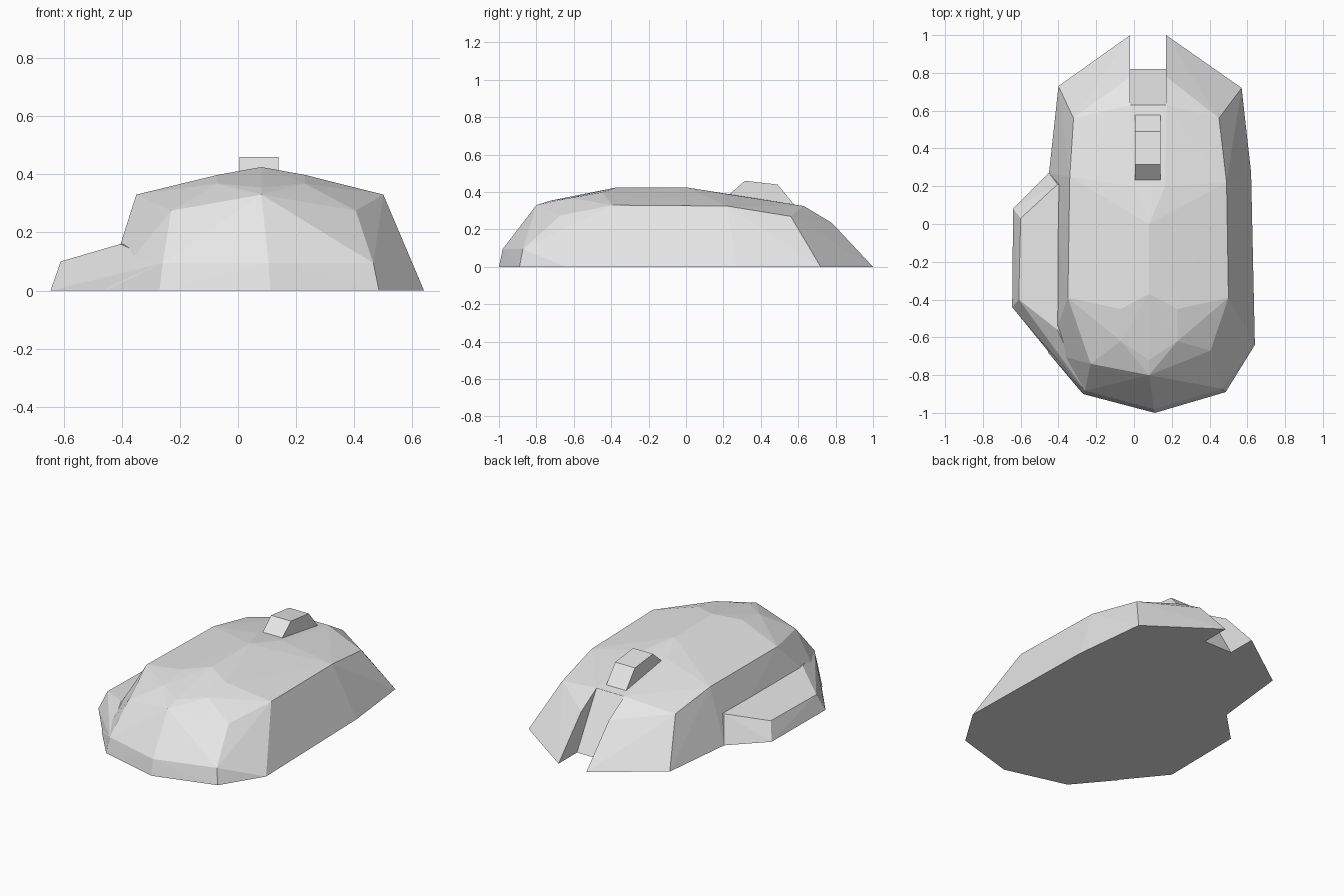
import bpy
import bmesh
import math

default_cube = bpy.data.objects.get("Cube")
if default_cube:
    bpy.data.objects.remove(default_cube, do_unlink=True)

# One plain grey for every part
grey = bpy.data.materials.new("light_grey")
grey.use_nodes = True
colour = (0.8, 0.8, 0.8, 1)
grey.diffuse_color = colour
grey.node_tree.nodes["Principled BSDF"].inputs["Base Color"].default_value = colour


def faceted_solid(name, points):
    """Flat-faced solid wrapped around its corner points."""
    bm = bmesh.new()
    for point in points:
        bm.verts.new(point)
    result = bmesh.ops.convex_hull(bm, input=bm.verts)
    spare = [v for v in bm.verts if not v.link_faces]
    bmesh.ops.delete(bm, geom=spare, context="VERTS")
    bmesh.ops.dissolve_limit(bm, angle_limit=math.radians(0.5),
                             verts=bm.verts, edges=bm.edges)
    bmesh.ops.recalc_face_normals(bm, faces=bm.faces)
    mesh = bpy.data.meshes.new(name)
    bm.to_mesh(mesh)
    bm.free()
    mesh.materials.append(grey)
    obj = bpy.data.objects.new(name, mesh)
    bpy.context.collection.objects.link(obj)
    return obj


def side_prism(name, left, right, profile):
    """Side profile of (y, z) points stretched between two x positions."""
    return faceted_solid(name, [(x, y, z) for x in (left, right) for y, z in profile])


def at_height(outline, z):
    return [(x, y, z) for x, y in outline]


# Body: ground outline, front lip, shoulder rim and crown
front_outline = [(-.27, -.90), (.11, -1), (.485, -.89)]
side_outline = [(.64, -.64), (.62, .27), (.57, .72), (.17, 1),
                (-.02, 1), (-.40, .73), (-.45, .27), (-.455, -.68)]
front_lip = [(x * .96, y * .98) for x, y in front_outline]
rim = [(.08, -.80, .33), (.405, -.67, .275), (.50, -.39, .33),
       (.49, .22, .325), (.45, .56, .27), (.17, .78, .235),
       (-.02, .78, .235), (-.32, .56, .27), (-.34, .25, .325),
       (-.35, -.39, .33), (-.23, -.74, .275)]

# Crown: mirrored pairs about the ridge line, plus the ridge itself
ridge_x = .08
crown = [(ridge_x, -.72, .355), (ridge_x, -.37, .425), (ridge_x, 0, .425)]
for half_width, y, z in [(.15, -.62, .368), (.15, -.45, .398),
                         (.085, .20, .392), (.095, .63, .325)]:
    for side in (-1, 1):
        crown.append((ridge_x + side * half_width, y, z))

body = faceted_solid("body", at_height(front_outline + side_outline, 0)
                     + at_height(front_lip, .095) + rim + crown)

# Slot between the two buttons, cut with a sloping floor
cutter = side_prism("slot_cutter", -.02, .17,
                    [(.572, .425), (.849, -.05), (1.2, -.05), (1.2, .425)])
cutter.hide_render = True
slot = body.modifiers.new("slot", "BOOLEAN")
slot.operation = "DIFFERENCE"
slot.solver = "EXACT"
slot.object = cutter
bpy.context.view_layer.objects.active = body
bpy.ops.object.modifier_apply(modifier=slot.name)
bpy.data.objects.remove(cutter, do_unlink=True)

# Thumb rest: low wedge on one side, its inner corners buried in the body
rest_base = [(-.27, -.90), (-.645, -.44), (-.64, .08), (-.45, .27), (-.30, .20)]
rest_edge = [(-.61, -.40), (-.60, .03)]
rest_top = [(-.405, -.56), (-.405, .21), (-.30, .20), (-.25, -.56)]
faceted_solid("thumb_rest", at_height(rest_base, 0) + [(-.26, -.88, .095)]
              + at_height(rest_edge, .10) + at_height(rest_top, .16))

# Scroll wheel: faceted block set into the crown
side_prism("scroll_wheel", .005, .14,
           [(.23, .385), (.315, .46), (.49, .44), (.58, .33), (.50, .25), (.32, .25)])
